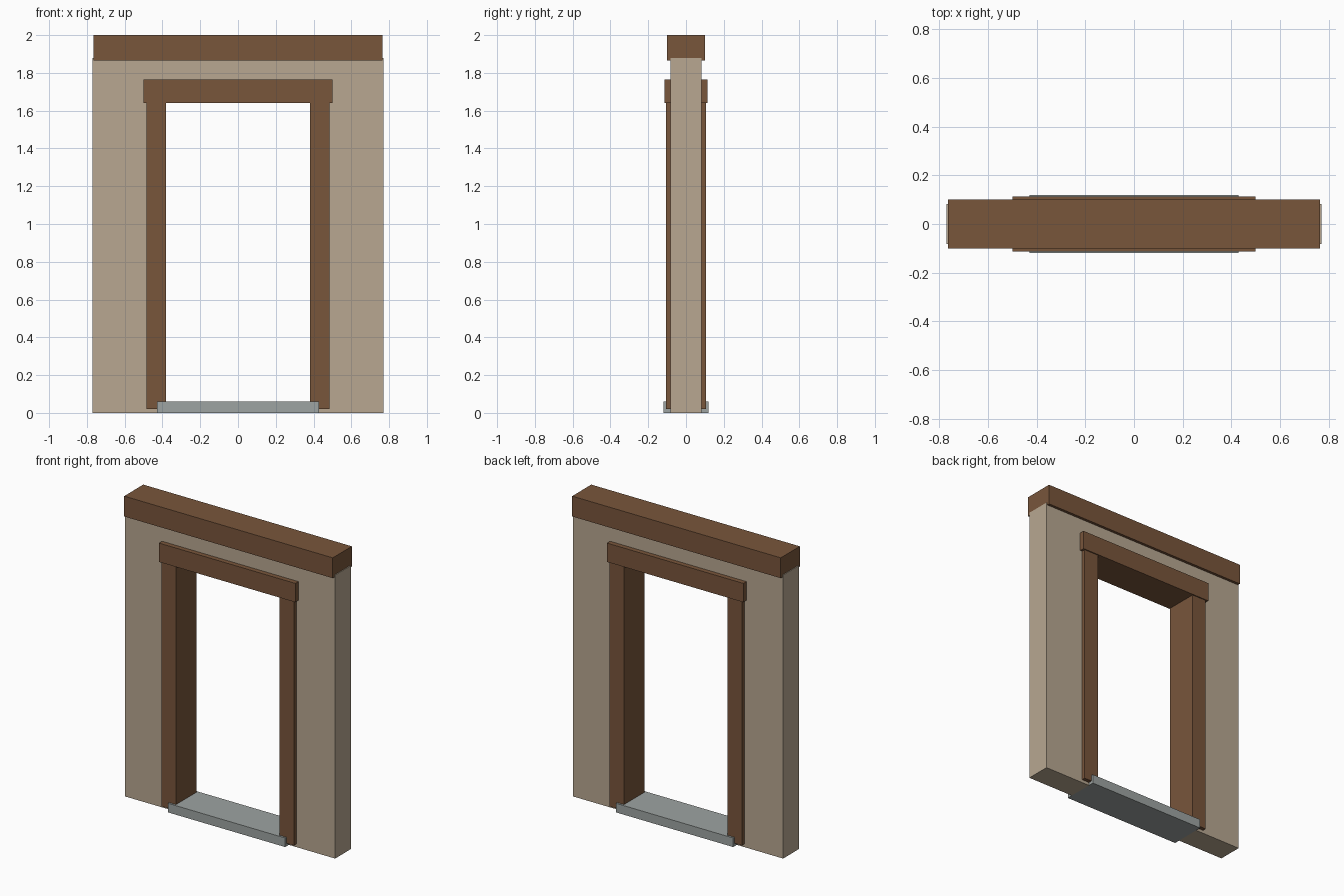
import bpy
import bmesh

if "Cube" in bpy.data.objects:
    bpy.data.objects.remove(bpy.data.objects["Cube"])


def material(name, color):
    m = bpy.data.materials.new(name)
    m.diffuse_color = (*color, 1)
    m.use_nodes = True
    m.node_tree.nodes["Principled BSDF"].inputs["Base Color"].default_value = m.diffuse_color
    return m


PLASTER = material("plaster", (0.48, 0.39, 0.285))
WOOD = material("wood", (0.19, 0.092, 0.044))
STONE = material("stone", (0.34, 0.37, 0.36))


def finish(name, bm, mat):
    bmesh.ops.recalc_face_normals(bm, faces=bm.faces)
    mesh = bpy.data.meshes.new(name)
    bm.to_mesh(mesh)
    bm.free()
    mesh.materials.append(mat)
    obj = bpy.data.objects.new(name, mesh)
    bpy.context.collection.objects.link(obj)
    return obj


def box(name, x0, x1, half_y, z0, z1, mat):
    bm = bmesh.new()
    bmesh.ops.create_cube(bm, size=1)
    for v in bm.verts:
        v.co = (x0 if v.co.x < 0 else x1,
                half_y if v.co.y > 0 else -half_y,
                z0 if v.co.z < 0 else z1)
    return finish(name, bm, mat)


# Wall: doorway-shaped profile extruded through its thickness
W, H, T = 0.77, 1.88, 0.082
OPEN_X, OPEN_Z = 0.43, 1.70
profile = [(-W, 0), (-OPEN_X, 0), (-OPEN_X, OPEN_Z), (OPEN_X, OPEN_Z),
           (OPEN_X, 0), (W, 0), (W, H), (-W, H)]
bm = bmesh.new()
face = bm.faces.new([bm.verts.new((x, -T, z)) for x, z in profile])
ext = bmesh.ops.extrude_face_region(bm, geom=[face], use_keep_orig=True)
for v in ext["geom"]:
    if isinstance(v, bmesh.types.BMVert):
        v.co.y = T
finish("wall", bm, PLASTER)

# Beam capping the wall
box("top_beam", -0.765, 0.765, 0.10, 1.865, 2.0, WOOD)

# Door frame: two jambs and a lintel
for side, s in (("left", -1), ("right", 1)):
    a, b = sorted((s * 0.38, s * 0.485))
    box(side + "_jamb", a, b, 0.107, 0.02, 1.66, WOOD)
box("lintel", -0.50, 0.50, 0.114, 1.64, 1.765, WOOD)

# Stone threshold
box("threshold", -0.43, 0.43, 0.12, 0.0, 0.06, STONE)
